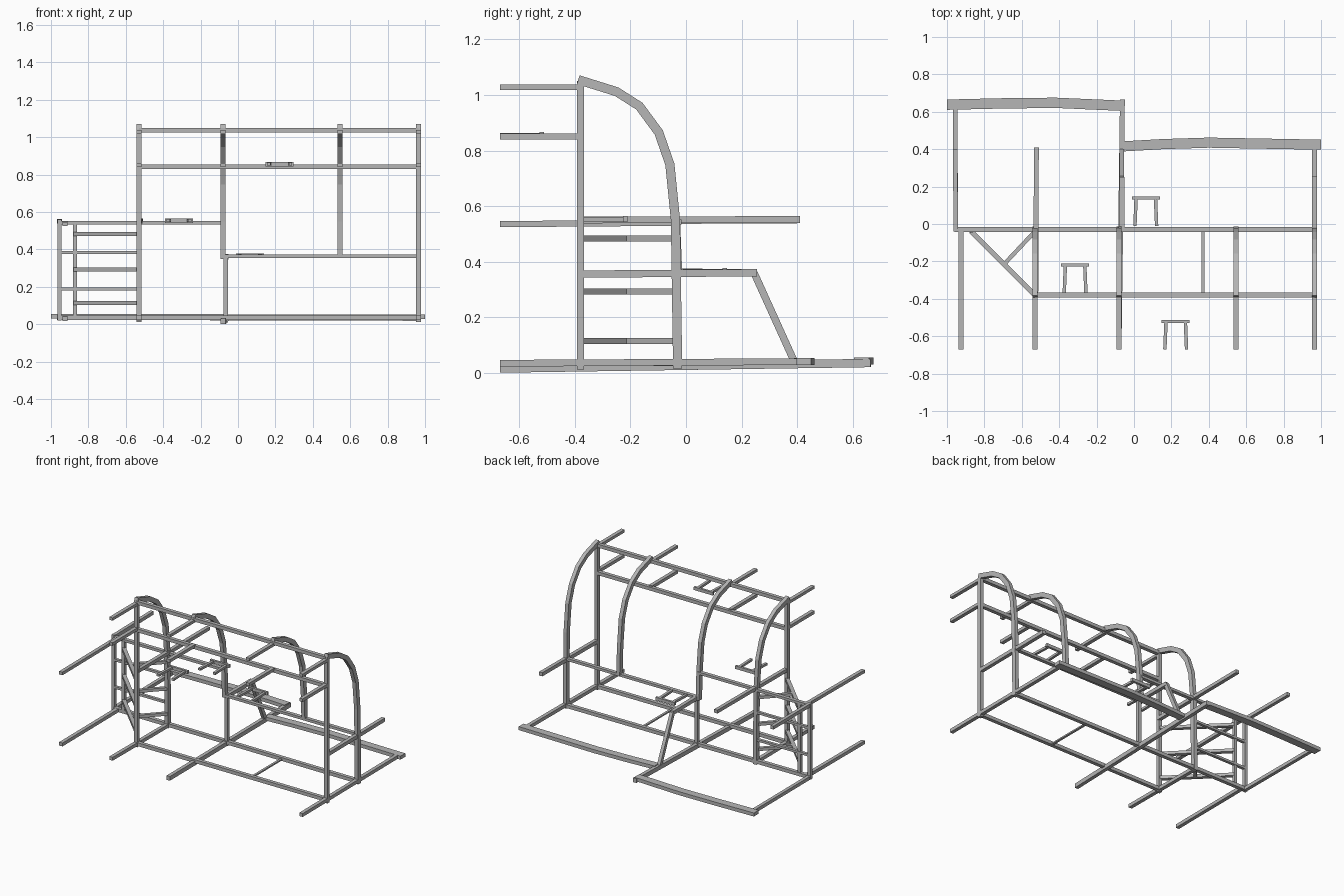
import bpy, bmesh
from mathutils import Vector

if "Cube" in bpy.data.objects:
    bpy.data.objects.remove(bpy.data.objects["Cube"], do_unlink=True)

grey = bpy.data.materials.new("plain grey")
grey.use_nodes = True
colour = (0.47, 0.47, 0.47, 1)
grey.diffuse_color = colour
grey.node_tree.nodes["Principled BSDF"].inputs["Base Color"].default_value = colour

X, Z = Vector((1, 0, 0)), Vector((0, 0, 1))


def sweep(name, points, wide, thick, ref):
    """Square-cut bar along a path; wide is across, thick is along the other side."""
    pts = [Vector(p) for p in points]
    bm = bmesh.new()
    rings = []
    for i, p in enumerate(pts):
        tangent = (pts[min(i + 1, len(pts) - 1)] - pts[max(i - 1, 0)]).normalized()
        a = (ref - tangent * ref.dot(tangent)).normalized()
        b = tangent.cross(a)
        a, b = a * wide / 2, b * thick / 2
        rings.append([bm.verts.new(p + v) for v in (a + b, b - a, -a - b, a - b)])
    for r, s in zip(rings, rings[1:]):
        for k in range(4):
            n = (k + 1) % 4
            bm.faces.new((r[k], r[n], s[n], s[k]))
    bm.faces.new(rings[0])
    bm.faces.new(rings[-1])
    bmesh.ops.recalc_face_normals(bm, faces=bm.faces)
    mesh = bpy.data.meshes.new(name)
    bm.to_mesh(mesh)
    bm.free()
    mesh.materials.append(grey)
    obj = bpy.data.objects.new(name, mesh)
    bpy.context.collection.objects.link(obj)


def rail(name, p, q, high=0.024, wide=0.026):
    sweep(name, [p, q], high, wide, Z)


def post(name, x, y, low, high, size=0.026):
    sweep(name, [(x, y, low), (x, y, high)], size, size, X)


FRONT, BACK, EDGE = -0.38, -0.03, -0.67
LEFT, MID_LEFT, MID, RIGHT = 0.965, 0.545, -0.08, -0.53

# Curved ribs, with their straight lower legs
curve = [(-0.388, 1.055), (-0.25, 1.012), (-0.168, 0.96), (-0.098, 0.865),
         (-0.058, 0.75), (-0.038, 0.55)]
for x, foot in ((LEFT, 0.015), (MID_LEFT, 0.36), (MID, 0.35), (RIGHT, 0.015)):
    path = [(x, y, z) for y, z in curve] + [(x, BACK, foot)]
    sweep("curved_rib", path, 0.027, 0.033, X)
    # Upper stubs reaching forward
    rail("roof_stub", (x, EDGE, 1.028), (x, FRONT, 1.028), 0.02, 0.026)
    rail("wall_stub", (x, EDGE, 0.85), (x, FRONT, 0.85), 0.022, 0.026)
post("middle_back_post", -0.065, BACK, 0.01, 0.36, 0.023)

# Front wall frame
for x in (LEFT, RIGHT):
    post("front_post", x, FRONT, 0.012, 1.04)
for z in (1.038, 0.842, 0.033):
    rail("front_rail", (RIGHT, FRONT, z), (LEFT, FRONT, z))

# Ground beams
rail("back_ground_rail", (-0.96, BACK, 0.035), (LEFT, BACK, 0.03))
rail("left_ground_beam", (LEFT, EDGE, 0.034), (LEFT, 0.41, 0.04))
rail("middle_ground_beam", (-0.08, EDGE, 0.015), (-0.062, 0.665, 0.035), 0.03)
rail("inner_ground_beam", (RIGHT, EDGE, 0.034), (RIGHT, BACK, 0.03))
rail("right_ground_front_beam", (-0.925, EDGE, 0.03), (-0.925, BACK, 0.033))
rail("right_ground_rear_beam", (-0.952, BACK, 0.033), (-0.957, 0.62, 0.035), 0.024, 0.024)
rail("thin_ground_bar", (0.37, FRONT, 0.03), (0.37, BACK, 0.03), 0.01, 0.016)

# Bowed ground beams at the rear
sweep("rear_right_bow", [(-1, 0.638, 0.042), (-0.7, 0.645, 0.042), (-0.42, 0.648, 0.042),
                         (-0.055, 0.632, 0.042)], 0.025, 0.055, Z)
sweep("rear_left_bow", [(-0.06, 0.415, 0.04), (0.15, 0.427, 0.04), (0.4, 0.435, 0.04),
                        (1, 0.424, 0.04)], 0.025, 0.054, Z)

# Lower floor, with its rear support
rail("low_floor_rail", (-0.08, BACK, 0.363), (LEFT, BACK, 0.363), 0.018)
rail("low_floor_left_beam", (LEFT, FRONT, 0.355), (LEFT, 0.255, 0.36), 0.026)
rail("low_floor_middle_beam", (-0.065, BACK, 0.362), (-0.065, 0.25, 0.36), 0.026)
sweep("slanted_strut", [(-0.065, 0.245, 0.36), (-0.065, 0.39, 0.04)], 0.024, 0.026, X)

# Upper floor
rail("high_floor_rail", (-0.96, BACK, 0.543), (MID, BACK, 0.543), 0.018)
rail("high_floor_inner_beam", (-0.525, FRONT, 0.55), (-0.522, 0.41, 0.552))
rail("high_floor_front_beam", (-0.925, EDGE, 0.535), (-0.925, BACK, 0.54), 0.022)
rail("high_floor_rear_beam", (-0.952, BACK, 0.548), (-0.957, 0.4, 0.55), 0.024, 0.024)

# Stair tower with slanting treads
post("tower_post", -0.955, BACK, 0.02, 0.56, 0.022)
post("tower_inner_post", -0.872, -0.035, 0.03, 0.54, 0.022)
for z in (0.483, 0.293, 0.114):
    rail("long_tread", (-0.87, -0.04, z), (RIGHT, FRONT, z), 0.021, 0.026)
    rail("short_tread", (RIGHT, -0.04, z), (-0.69, -0.21, z), 0.021, 0.022)
for z in (0.383, 0.188):
    rail("tower_rung", (-0.955, BACK, z), (RIGHT, BACK, z), 0.016, 0.02)

# Small flat trestles
for x, y, z in ((0.063, -0.01, 0.366), (-0.315, -0.368, 0.553), (0.223, EDGE, 0.855)):
    for side in (-1, 1):
        rail("trestle_leg", (x + side * 0.058, y, z), (x + side * 0.052, y + 0.145, z), 0.016, 0.018)
    rail("trestle_bar", (x - 0.075, y + 0.15, z), (x + 0.075, y + 0.15, z), 0.022, 0.016)
